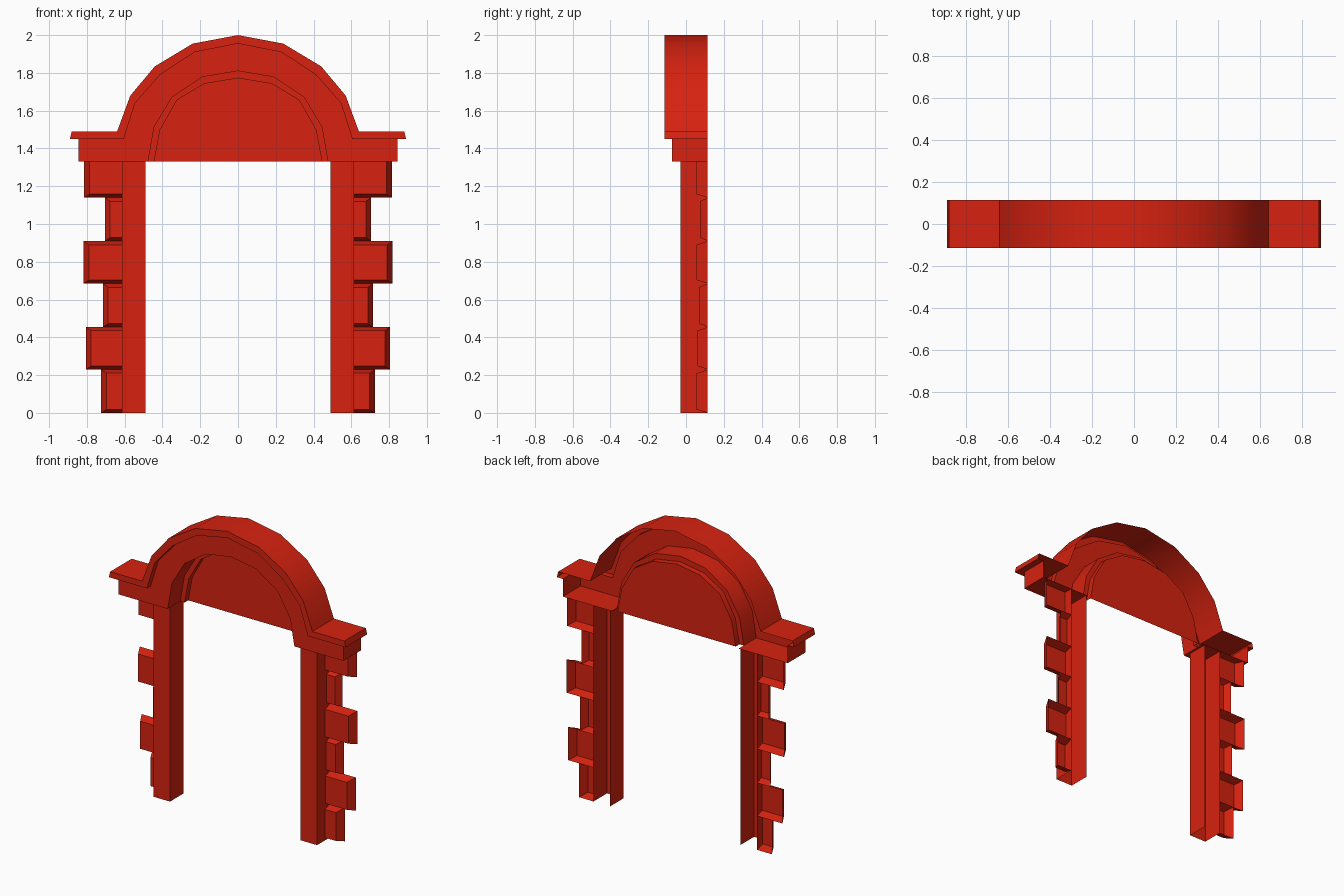
import bpy, bmesh, math

cube = bpy.data.objects.get("Cube")
if cube:
    bpy.data.objects.remove(cube, do_unlink=True)

red = bpy.data.materials.new("brick_red")
red.use_nodes = True
colour = (0.68, 0.016, 0.005, 1)
red.diffuse_color = colour
red.node_tree.nodes["Principled BSDF"].inputs["Base Color"].default_value = colour

BACK, CROWN, BAND, STEP, PANEL = 0.115, -0.115, -0.075, 0.06, 0.1
SPRING = 1.33          # height where the arch meets the posts
POST_IN, POST_OUT = 0.49, 0.615


def finish(name, bm):
    bmesh.ops.remove_doubles(bm, verts=bm.verts, dist=0.0005)
    bmesh.ops.recalc_face_normals(bm, faces=bm.faces)
    mesh = bpy.data.meshes.new(name)
    bm.to_mesh(mesh)
    bm.free()
    mesh.materials.append(red)
    obj = bpy.data.objects.new(name, mesh)
    bpy.context.collection.objects.link(obj)
    bpy.ops.object.select_all(action='DESELECT')
    obj.select_set(True)
    bpy.context.view_layer.objects.active = obj
    bpy.ops.object.shade_smooth_by_angle(angle=math.radians(35))


def face(bm, points):
    return bm.faces.new([bm.verts.new(p) for p in points])


def strip(bm, a, b):
    for i in range(len(a) - 1):
        face(bm, (a[i], a[i + 1], b[i + 1], b[i]))


def row(half, y):
    """Mirror a half outline (outer end to crown) into a full row at depth y."""
    full = half + [(-x, z) for x, z in reversed(half[:-1])]
    return [(x, y, z) for x, z in full]


# Half outlines of the arch mouldings, from the outside in
outer = [(0.88, 1.49), (0.64, 1.49), (0.57, 1.68), (0.44, 1.835), (0.24, 1.955), (0, 2)]
lower = [(0.89, 1.45), (0.605, 1.45), (0.545, 1.64), (0.412, 1.79), (0.23, 1.91), (0, 1.955)]
frieze = [(0.845, 1.45)] + lower[1:]
opening = [(0.845, SPRING), (0.476, SPRING), (0.444, 1.513), (0.349, 1.672), (0.19, 1.778), (0, 1.81)]
rim = [(0.444, SPRING), (0.413, 1.497), (0.323, 1.656), (0.18, 1.742), (0, 1.772)]

# Crown moulding, frieze and cornice ends, left open at the back
bm = bmesh.new()
rows = [row(outer, BACK), row(outer, CROWN), row(lower, CROWN),
        row(frieze, BAND), row(opening, BAND)]
for a, b in zip(rows, rows[1:]):
    strip(bm, a, b)
for s in (1, -1):
    top, low, end = s * 0.88, s * 0.89, s * 0.845
    face(bm, [(top, CROWN, 1.49), (top, BACK, 1.49), (low, BACK, 1.45), (low, CROWN, 1.45)])
    face(bm, [(low, CROWN, 1.45), (low, BACK, 1.45), (end, BACK, 1.45), (end, BAND, 1.45)])
    face(bm, [(end, BAND, 1.45), (end, BACK, 1.45), (end, BACK, SPRING), (end, BAND, SPRING)])
    inn = s * 0.476
    face(bm, [(end, BAND, SPRING), (end, BACK, SPRING), (inn, BACK, SPRING), (inn, BAND, SPRING)])
finish("arch_cornice", bm)

# Stepped reveal and the flat panel that fills the arch
bm = bmesh.new()
rows = [row(opening[1:], BAND), row(opening[1:], STEP), row(rim, STEP), row(rim, PANEL)]
for a, b in zip(rows, rows[1:]):
    strip(bm, a, b)
face(bm, rows[-1])
finish("arch_panel", bm)

# Stacked side blocks: bottom, top, outer x, front depth
blocks = [(0, 0.23, 0.725, 0.055), (0.23, 0.455, 0.805, 0.06),
          (0.455, 0.685, 0.715, 0.068), (0.685, 0.91, 0.818, 0.056),
          (0.91, 1.14, 0.705, 0.074), (1.14, SPRING, 0.815, 0.055)]

for side, s in (("left", 1), ("right", -1)):
    # Hollow post: inner wall, front and outer wall
    bm = bmesh.new()
    plan = [(POST_IN, BACK), (POST_IN, -0.03), (POST_OUT, -0.03), (POST_OUT, BACK)]
    strip(bm, [(s * x, y, 0) for x, y in plan], [(s * x, y, SPRING) for x, y in plan])
    finish(side + "_post", bm)

    # Blocks tapering towards the front
    bm = bmesh.new()
    for z0, z1, x, y in blocks:
        a, b, c = s * POST_OUT, s * x, s * (x - 0.028)
        f0 = z0 + 0.018
        f1 = z1 if z1 == SPRING else z1 - 0.02
        back = [(a, BACK, z0), (b, BACK, z0), (b, BACK, z1), (a, BACK, z1)]
        front = [(a, y, f0), (c, y, f0), (c, y, f1), (a, y, f1)]
        strip(bm, back, front)
        face(bm, front)
    finish(side + "_side_blocks", bm)
